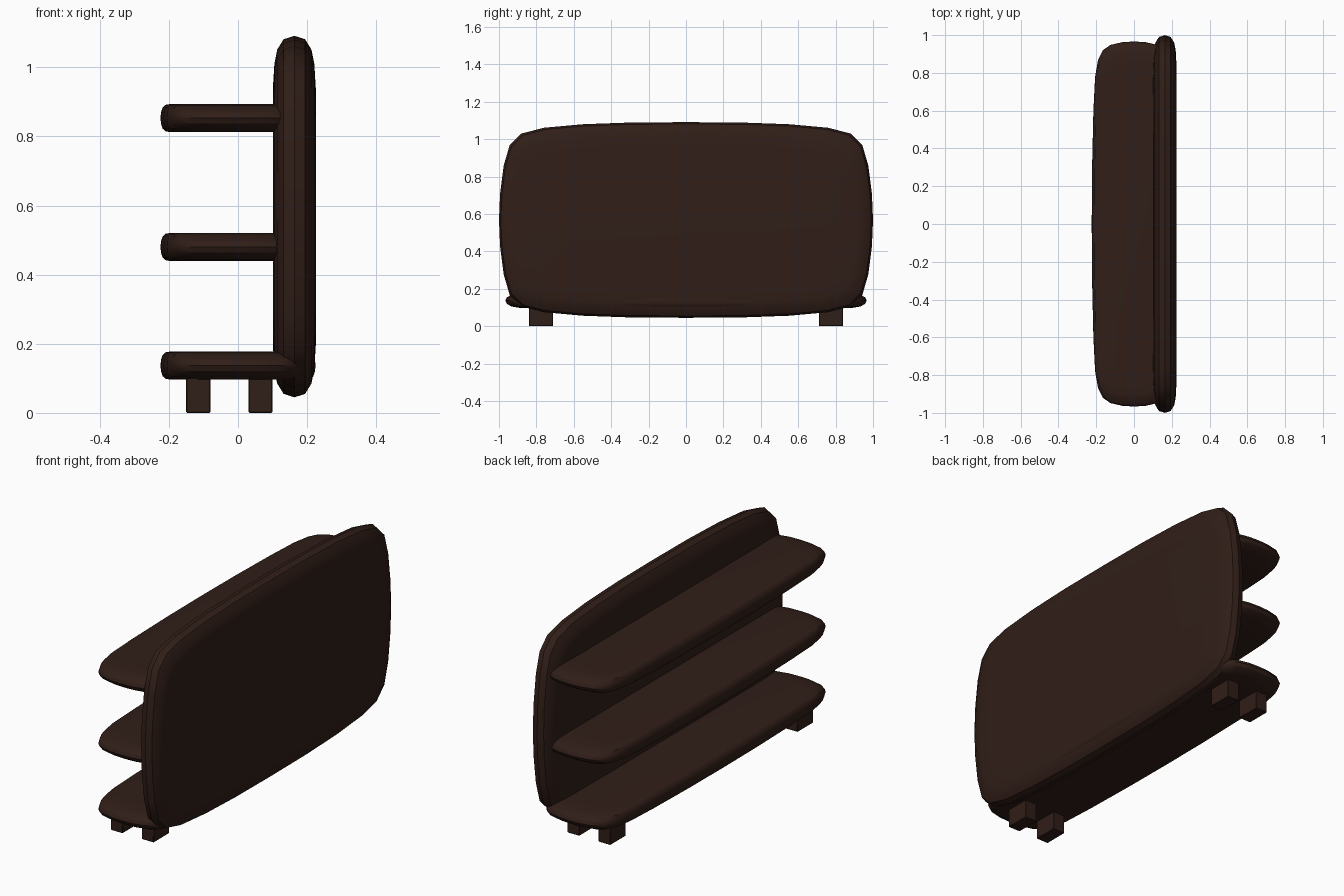
import bpy, bmesh
from mathutils import Vector

if "Cube" in bpy.data.objects:
    bpy.data.objects.remove(bpy.data.objects["Cube"])

wood = bpy.data.materials.new("dark_wood")
wood.diffuse_color = (0.03, 0.013, 0.009, 1)
wood.use_nodes = True
wood.node_tree.nodes["Principled BSDF"].inputs["Base Color"].default_value = wood.diffuse_color


def finish(obj):
    obj.data.materials.append(wood)
    bpy.context.view_layer.objects.active = obj
    obj.select_set(True)
    bpy.ops.object.shade_smooth_by_angle()
    obj.select_set(False)


def soft_slab(name, quarter, layers, half, place):
    """Loft a soft rounded slab: mirrored quarter outline, shrunk towards both faces."""
    q = quarter
    outline = (q + [(u, -v) for u, v in q[-2::-1]]
               + [(-u, -v) for u, v in q[1:]] + [(-u, v) for u, v in q[-2:0:-1]])
    umax, vmax = q[-1][0], q[0][1]
    full = [(-t, a, b) for t, a, b in layers] + layers[-2::-1]
    bm = bmesh.new()
    rings = [[bm.verts.new(place(u * (1 - a / umax), v * (1 - b / vmax), t * half))
              for u, v in outline] for t, a, b in full]
    n = len(outline)
    for r, s in zip(rings, rings[1:]):
        for i in range(n):
            bm.faces.new((r[i], r[(i + 1) % n], s[(i + 1) % n], s[i]))
    bm.faces.new(rings[0][::-1])
    bm.faces.new(rings[-1])
    bmesh.ops.recalc_face_normals(bm, faces=bm.faces)
    mesh = bpy.data.meshes.new(name)
    bm.to_mesh(mesh)
    bm.free()
    obj = bpy.data.objects.new(name, mesh)
    bpy.context.collection.objects.link(obj)
    finish(obj)


# back panel, outline in y and z
panel = [(0, .523), (.3, .521), (.55, .512), (.76, .493), (.88, .462),
         (.943, .4), (.975, .29), (.994, .14), (1, 0)]
panel_layers = [(1, .16, .15), (.93, .08, .08), (.8, .04, .04), (.5, .01, .01), (0, 0, 0)]
soft_slab("back_panel", panel, panel_layers, 0.062,
          lambda u, v, t: Vector((0.163 + t, u, 0.568 + v)))

# three shelves, outline in x and y
shelf = [(0, .966), (.06, .963), (.125, .948), (.165, .92), (.19, .87),
         (.206, .78), (.215, .6), (.222, .3), (.224, 0)]
shelf_layers = [(1, .03, .14), (.93, .014, .07), (.75, .006, .03), (.4, .001, .008), (0, 0, 0)]
for name, z in (("bottom", 0.137), ("middle", 0.48), ("top", 0.853)):
    soft_slab(name + "_shelf", shelf, shelf_layers, 0.041,
              lambda u, v, t: Vector((u, v, z + t)))

# four block legs
for row, x in (("front", -0.115), ("back", 0.065)):
    for side, y in (("left", -0.775), ("right", 0.775)):
        bpy.ops.mesh.primitive_cube_add(size=1, location=(x, y, 0.06))
        leg = bpy.context.object
        leg.name = f"{row}_{side}_leg"
        leg.scale = (0.07, 0.13, 0.12)
        bpy.ops.object.transform_apply(location=False, rotation=False, scale=True)
        bevel = leg.modifiers.new("edge", "BEVEL")
        bevel.width = 0.003
        bevel.segments = 1
        finish(leg)
